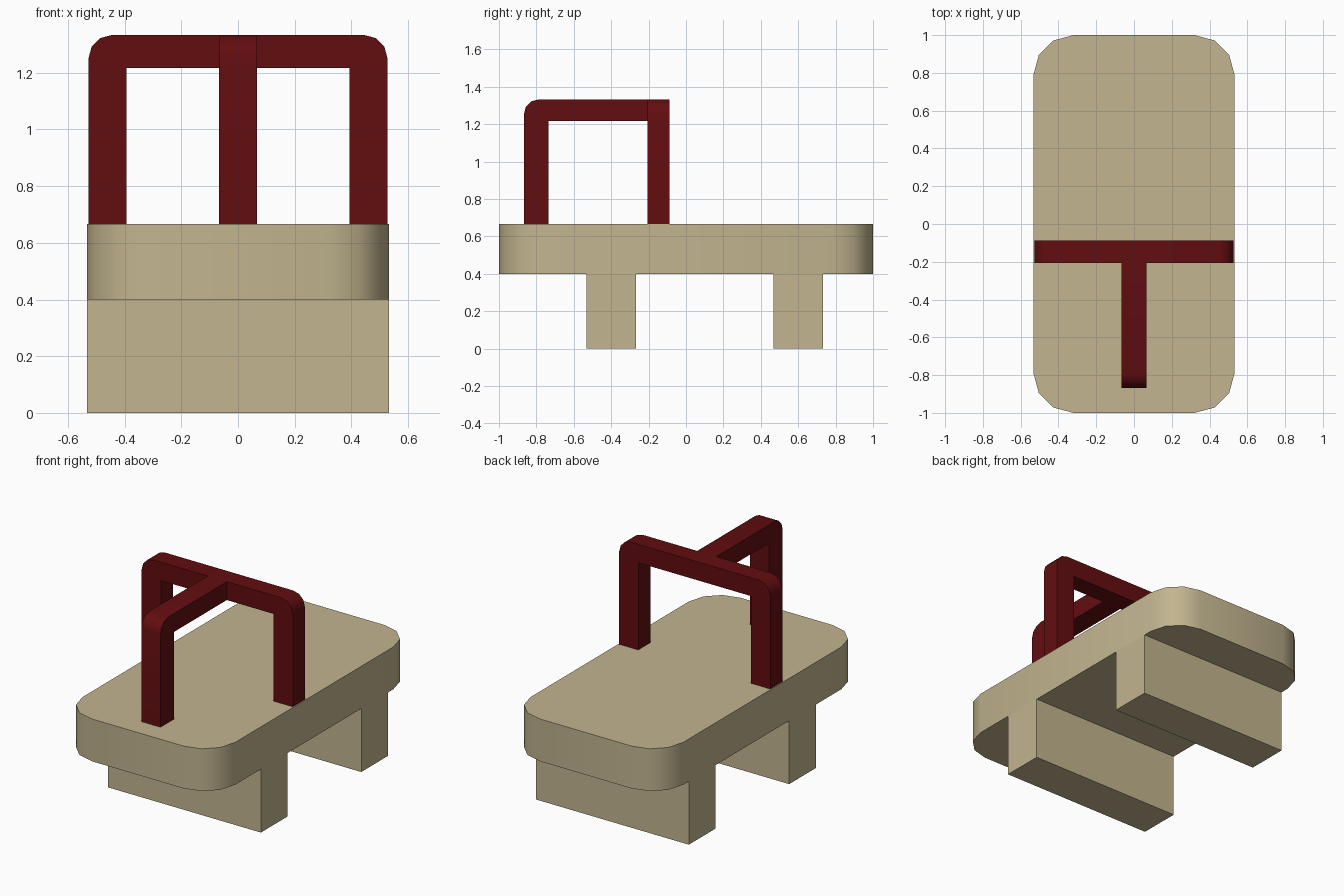
import bpy, bmesh, math
from mathutils import Vector

if "Cube" in bpy.data.objects:
    bpy.data.objects.remove(bpy.data.objects["Cube"])


def material(name, color):
    m = bpy.data.materials.new(name)
    m.diffuse_color = (*color, 1)
    m.use_nodes = True
    m.node_tree.nodes["Principled BSDF"].inputs["Base Color"].default_value = m.diffuse_color
    return m


tan = material("tan", (0.54, 0.46, 0.275))
red = material("dark_red", (0.122, 0.004, 0.005))


def arc(cx, cy, r, start):
    """Quarter round made of three straight segments."""
    return [(cx + r * math.cos(math.radians(start + 30 * i)),
             cy + r * math.sin(math.radians(start + 30 * i))) for i in range(4)]


def extrude(name, profile, place, depth, mat):
    """Extrude a closed 2D profile by a depth vector."""
    bm = bmesh.new()
    face = bm.faces.new([bm.verts.new(place(a, b)) for a, b in profile])
    new = bmesh.ops.extrude_face_region(bm, geom=[face], use_keep_orig=True)["geom"]
    bmesh.ops.translate(bm, vec=Vector(depth),
                        verts=[v for v in new if isinstance(v, bmesh.types.BMVert)])
    bmesh.ops.recalc_face_normals(bm, faces=bm.faces)
    mesh = bpy.data.meshes.new(name)
    bm.to_mesh(mesh)
    bm.free()
    mesh.materials.append(mat)
    obj = bpy.data.objects.new(name, mesh)
    bpy.context.collection.objects.link(obj)
    bpy.ops.object.select_all(action='DESELECT')
    obj.select_set(True)
    bpy.context.view_layer.objects.active = obj
    bpy.ops.object.shade_smooth_by_angle(angle=math.radians(40))
    return obj


W, BASE, TOP, UNDER = 0.533, 0.667, 1.333, 1.217

# Rounded platform
R = 0.213
cx, cy = W - R, 1 - R
outline = arc(cx, cy, R, 0) + arc(-cx, cy, R, 90) + arc(-cx, -cy, R, 180) + arc(cx, -cy, R, 270)
extrude("platform", outline, lambda a, b: (a, b, 0.4), (0, 0, BASE - 0.4), tan)

# Two full-width feet
for name, y in (("front_foot", -0.533), ("back_foot", 0.467)):
    rect = [(-W, 0), (W, 0), (W, 0.4), (-W, 0.4)]
    extrude(name, rect, lambda a, b: (a, y, b), (0, 0.266, 0), tan)

# Wide arch across the platform
H, r, leg = 0.527, 0.08, 0.133
arch = ([(H, BASE)] + arc(H - r, TOP - r, r, 0) + arc(r - H, TOP - r, r, 90)
        + [(-H, BASE), (leg - H, BASE), (leg - H, UNDER), (H - leg, UNDER), (H - leg, BASE)])
extrude("cross_handle", arch, lambda a, b: (a, -0.207, b), (0, 0.12, 0), red)

# Front post with a bar running back to the arch
post = ([(-0.207, UNDER), (-0.207, TOP)] + arc(-0.867 + r, TOP - r, r, 90)
        + [(-0.867, BASE), (-0.734, BASE), (-0.734, UNDER)])
extrude("front_handle", post, lambda a, b: (-0.0667, a, b), (0.1333, 0, 0), red)
